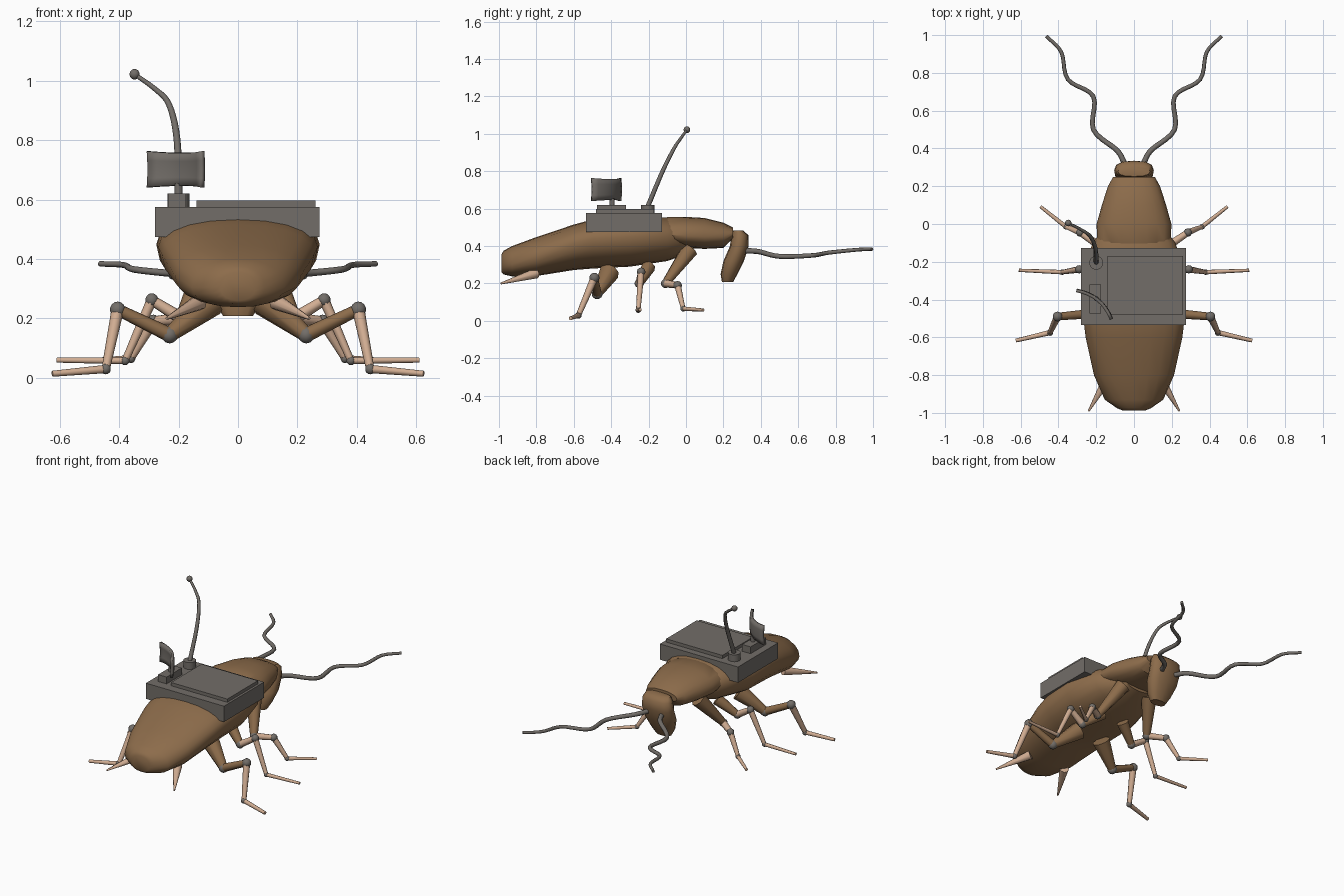
import bpy, bmesh, math
from mathutils import Vector

if "Cube" in bpy.data.objects:
    bpy.data.objects.remove(bpy.data.objects["Cube"])


def mat(name, c):
    m = bpy.data.materials.new(name)
    m.diffuse_color = (*c, 1)
    m.use_nodes = True
    m.node_tree.nodes["Principled BSDF"].inputs["Base Color"].default_value = m.diffuse_color
    return m


BROWN = mat("shell brown", (0.265, 0.15, 0.07))
TAN = mat("pale leg tan", (0.64, 0.42, 0.29))
GREY = mat("dark grey", (0.17, 0.155, 0.14))


def finish(bm, name, m, angle=35):
    bmesh.ops.recalc_face_normals(bm, faces=bm.faces[:])
    me = bpy.data.meshes.new(name)
    bm.to_mesh(me)
    bm.free()
    ob = bpy.data.objects.new(name, me)
    bpy.context.collection.objects.link(ob)
    me.materials.append(m)
    bpy.ops.object.select_all(action='DESELECT')
    ob.select_set(True)
    bpy.context.view_layer.objects.active = ob
    bpy.ops.object.shade_smooth_by_angle(angle=math.radians(angle))
    return ob


def loft(name, rings, m, angle=35):
    bm = bmesh.new()
    rows = [[bm.verts.new(p) for p in r] for r in rings]
    n = len(rows[0])
    for a, b in zip(rows, rows[1:]):
        for i in range(n):
            j = (i + 1) % n
            bm.faces.new((a[i], a[j], b[j], b[i]))
    bm.faces.new(rows[0])
    bm.faces.new(rows[-1])
    return finish(bm, name, m, angle)


def tube(name, pts, radii, m, n=8):
    pts = [Vector(p) for p in pts]
    steep = abs((pts[-1] - pts[0]).normalized().z) > 0.8
    ref = Vector((0, 1, 0)) if steep else Vector((0, 0, 1))
    rings = []
    for i, p in enumerate(pts):
        t = (pts[min(i + 1, len(pts) - 1)] - pts[max(i - 1, 0)]).normalized()
        u = t.cross(ref).normalized()
        v = t.cross(u)
        rings.append([p + radii[i] * (u * math.cos(a) + v * math.sin(a))
                      for a in (2 * math.pi * k / n for k in range(n))])
    return loft(name, rings, m, 50)


def spline(pts, steps=5):
    p = [Vector(q) for q in pts]
    p = [2 * p[0] - p[1]] + p + [2 * p[-1] - p[-2]]
    out = []
    for a, b, c, d in zip(p, p[1:], p[2:], p[3:]):
        for s in range(steps):
            t = s / steps
            out.append(0.5 * (2 * b + (c - a) * t + (2 * a - 5 * b + 4 * c - d) * t * t
                              + (3 * b - a - 3 * c + d) * t ** 3))
    return out + [p[-2]]


def taper(count, r0, r1):
    return [r0 + (r1 - r0) * i / (count - 1) for i in range(count)]


def ball(name, p, r, m):
    bm = bmesh.new()
    bmesh.ops.create_uvsphere(bm, u_segments=10, v_segments=7, radius=r)
    bmesh.ops.translate(bm, verts=bm.verts[:], vec=p)
    return finish(bm, name, m, 60)


def box(name, lo, hi, m):
    bm = bmesh.new()
    bmesh.ops.create_cube(bm, size=1)
    for v in bm.verts:
        v.co = [(a + b) / 2 + c * (b - a) for a, b, c in zip(lo, hi, v.co)]
    return finish(bm, name, m, 30)


def unit(k, n, e=1.0):
    # Point on a unit superellipse; e below 1 makes it squarer
    a = 2 * math.pi * k / n
    c, s = math.cos(a), math.sin(a)
    return math.copysign(abs(c) ** e, c), math.copysign(abs(s) ** e, s)


def body_ring(y, hw, zb, zm, zt, n=20):
    ring = []
    for k in range(n):
        c, s = unit(k, n, 0.9)
        ring.append((hw * c, y, zm + s * ((zt - zm) if s > 0 else (zm - zb))))
    return ring


# Body: abdomen with wing shell, and neck shield (y, half width, bottom, middle, top)
abdomen = [(-0.987, .06, .26, .31, .355), (-0.975, .09, .248, .305, .375),
           (-0.93, .155, .238, .305, .40),
           (-0.8, .212, .24, .345, .448), (-0.6, .256, .272, .415, .515),
           (-0.5, .268, .28, .44, .542), (-0.3, .275, .29, .45, .555),
           (-0.1, .22, .32, .45, .553), (0.04, .11, .37, .43, .50)]
loft("abdomen", [body_ring(*s) for s in abdomen], BROWN, 60)
shield = [(-0.135, .13, .43, .47, .54), (-0.1, .195, .41, .46, .555),
          (0, .198, .39, .455, .556), (0.1, .17, .385, .45, .55),
          (0.2, .138, .39, .45, .525), (0.25, .11, .44, .465, .5)]
loft("neck_shield", [body_ring(*s) for s in shield], BROWN)

# Head, hanging down (z, y centre, y radius, half width)
head = [(.484, .278, .026, .085), (.458, .288, .046, .1), (.40, .285, .05, .105),
        (.32, .255, .055, .1), (.25, .23, .045, .075), (.208, .222, .03, .05)]
loft("head", [[(hw * unit(k, 12, .8)[0], yc + ry * unit(k, 12, .8)[1], z)
               for k in range(12)] for z, yc, ry, hw in head], BROWN, 50)

# Legs: body, hip end, knee, ankle, tip
legs = {
    "front": [(.10, .02, .38), (.19, -.11, .20), (.285, -.045, .19), (.36, -.015, .065), (.495, .092, .058)],
    "middle": [(.08, -.20, .29), (.19, -.25, .20), (.29, -.24, .262), (.38, -.255, .058), (.61, -.245, .06)],
    "rear": [(.09, -.41, .26), (.23, -.475, .145), (.405, -.49, .23), (.445, -.575, .03), (.625, -.617, .014)],
}
hip_radius = {"front": .047, "middle": .038, "rear": .055}
feelers = [(.05, .32, .375), (.09, .39, .37), (.215, .5, .345), (.215, .675, .35),
           (.35, .765, .365), (.385, .91, .38), (.465, .995, .384)]
for side, sx in (("right", 1), ("left", -1)):
    def flip(p):
        return (p[0] * sx, p[1], p[2])
    for leg, path in legs.items():
        p = [flip(q) for q in path]
        k = 1.0 if leg == "rear" else 0.85
        nm = f"{side}_{leg}_"
        tube(nm + "hip", p[:2], [hip_radius[leg], .026 * k], BROWN)
        tube(nm + "thigh", p[1:3], [.025 * k, .02 * k], BROWN if leg == "rear" else TAN)
        tube(nm + "shin", p[2:4], [.021 * k, .014 * k], TAN)
        tube(nm + "foot", p[3:5], [.014 * k, .01 * k], TAN)
        for part, q, r in (("hip_joint", p[1], .029), ("knee", p[2], .027), ("ankle", p[3], .018)):
            ball(nm + part, q, r * k, GREY)
    # Tail spikes and feelers
    tube(side + "_tail_spike", [flip((.13, -.80, .255)), flip((.24, -.99, .2))], [.028, .005], TAN)
    f = spline([flip(q) for q in feelers])
    tube(side + "_feeler", f, taper(len(f), .015, .009), GREY)

# Backpack with lid plate and equipment bases
box("backpack", (-.28, -.535, .475), (.275, -.128, .576), GREY)
box("backpack_lid", (-.14, -.48, .57), (.26, -.17, .597), GREY)
box("dish_base", (-.235, -.475, .57), (-.175, -.32, .62), GREY)
tube("aerial_base", [(-.2, -.205, .57), (-.2, -.205, .62)], [.037, .037], GREY, 14)
tube("dish_post", [(-.2, -.395, .61), (-.2, -.395, .655)], [.014, .014], GREY)

# Bent aerial with ball tip
a = spline([(-.2, -.205, .61), (-.205, -.125, .80), (-.232, -.065, .92), (-.28, -.03, .973), (-.348, .005, 1.022)])
tube("aerial", a, taper(len(a), .013, .007), GREY)
ball("aerial_tip", (-.348, .005, 1.022), .018, GREY)

# Curved dish panel, bulging away from its corner
bm = bmesh.new()
A, B = Vector((-.303, -.35, 0)), Vector((-.118, -.502, 0))
out = Vector((.64, .77, 0))
nu, nv = 8, 4
grid = []
for j in range(nv + 1):
    v = 2 * j / nv - 1
    grid.append([bm.verts.new(A.lerp(B, i / nu) + out * (.033 * (1 - (2 * i / nu - 1) ** 2) - .004 * v * v)
                              + Vector((0, 0, .702 + v * (.055 + .006 * (2 * i / nu - 1) ** 2))))
                 for i in range(nu + 1)])
for r, s in zip(grid, grid[1:]):
    for i in range(nu):
        bm.faces.new((r[i], r[i + 1], s[i + 1], s[i]))
dish = finish(bm, "dish_panel", GREY)
mod = dish.modifiers.new("thickness", 'SOLIDIFY')
mod.thickness = .016
mod.offset = 0
